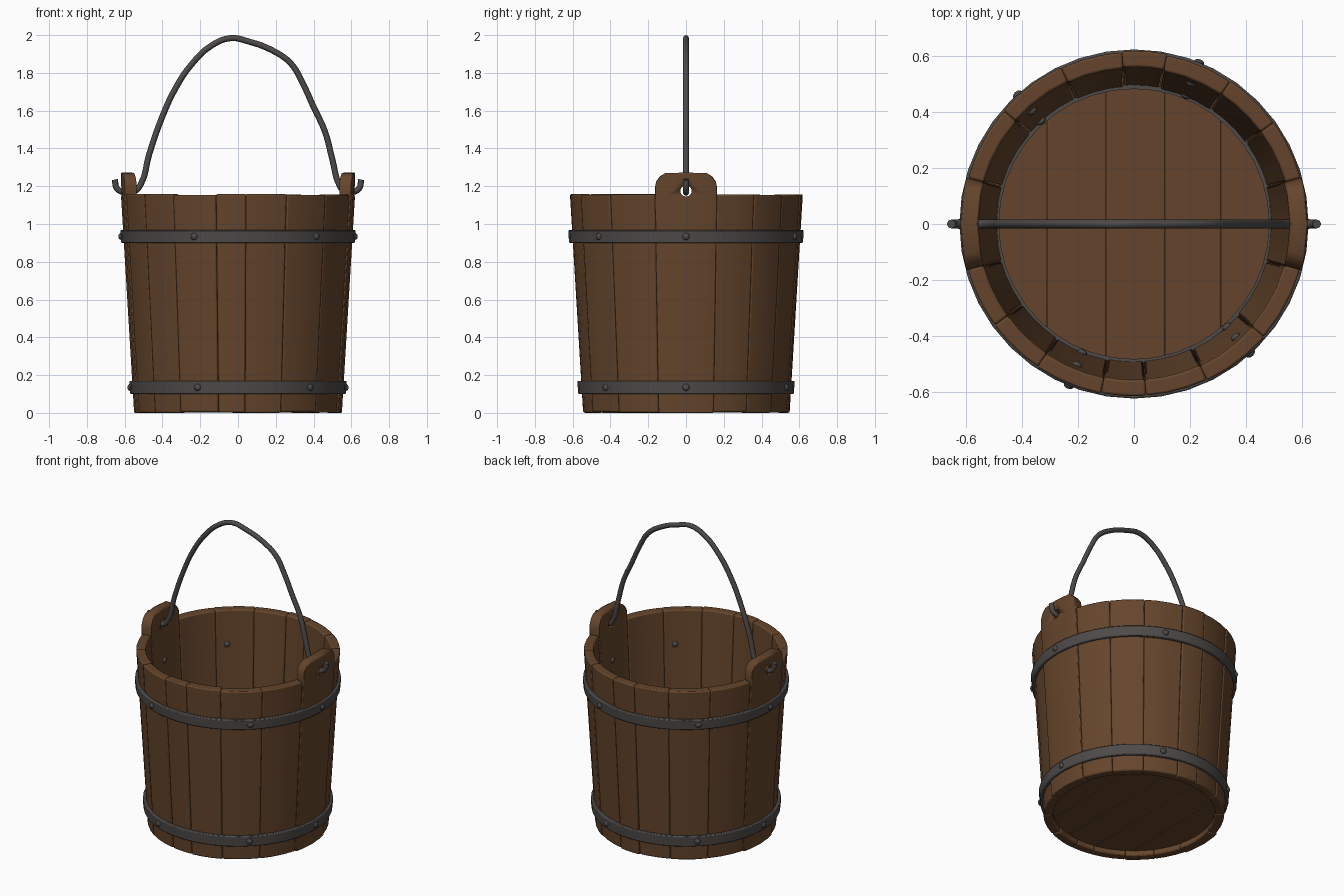
import bpy, bmesh, math, random
from mathutils import Vector, Matrix

random.seed(4)
if "Cube" in bpy.data.objects:
    bpy.data.objects.remove(bpy.data.objects["Cube"])

RIM = 1.16


def material(name, color):
    m = bpy.data.materials.new(name)
    m.use_nodes = True
    m.diffuse_color = color
    m.node_tree.nodes["Principled BSDF"].inputs["Base Color"].default_value = color
    return m


wood = material("brown wood", (0.13, 0.06, 0.025, 1))
iron = material("dark iron", (0.075, 0.069, 0.066, 1))


def finish(name, bm, mat, bevel=0.0, angle=35):
    bmesh.ops.recalc_face_normals(bm, faces=bm.faces)
    me = bpy.data.meshes.new(name)
    bm.to_mesh(me)
    bm.free()
    me.materials.append(mat)
    me.shade_smooth()
    me.set_sharp_from_angle(angle=math.radians(angle))
    ob = bpy.data.objects.new(name, me)
    bpy.context.collection.objects.link(ob)
    if bevel:
        mod = ob.modifiers.new("bevel", "BEVEL")
        mod.width = bevel
        mod.segments = 2
        mod.limit_method = 'ANGLE'
        mod.angle_limit = math.radians(40)
    return ob


def outer_radius(z):
    return 0.546 + 0.07 * min(z, RIM) / RIM


def polar(r, a, z):
    return Vector((r * math.cos(a), r * math.sin(a), z))


def stave(name, a0, a1, tops, bottom, thick, bevel, bulge=0.0):
    """Curved, tapering board; tops lists (fraction across, top height)."""
    bm = bmesh.new()
    columns = []
    for t, top in tops:
        a = a0 + (a1 - a0) * t
        heights = [bottom, min(top, RIM) - 0.02, top]
        out = [bm.verts.new(polar(outer_radius(z) + bulge, a, z)) for z in heights]
        inn = [bm.verts.new(polar(outer_radius(z) + bulge - thick, a, z)) for z in heights]
        columns.append(out + inn[::-1])
    for c, d in zip(columns, columns[1:]):
        for i in range(len(c)):
            j = (i + 1) % len(c)
            bm.faces.new((c[i], c[j], d[j], d[i]))
    for c in (columns[0], columns[-1]):
        bm.faces.new((c[0], c[1], c[4], c[5]))
        bm.faces.new((c[1], c[2], c[3], c[4]))
    return finish(name, bm, wood, bevel)


# Wall staves, the same uneven widths on the front and back
joints = [-164.5, -144, -124, -101, -86, -65, -41, -15.5]
for side, turn in (("front", 0), ("back", 180)):
    for i, (a, b) in enumerate(zip(joints, joints[1:])):
        top = RIM - random.uniform(0, 0.006)
        stave(f"{side}_stave_{i + 1}", math.radians(a + turn), math.radians(b + turn),
              [(k / 3, top) for k in range(4)], random.uniform(0, 0.005),
              0.058, 0.008, random.uniform(-0.003, 0.003))

# Tall ear staves with rounded shoulders and a hole for the handle
ear_top = [(0, 1.19), (0.02, 1.225), (0.08, 1.252), (0.17, 1.27), (0.5, 1.272)]
ear_top += [(1 - t, z) for t, z in ear_top[-2::-1]]
for side, turn in (("left", 0), ("right", 180)):
    mid = math.radians(turn)
    half = math.radians(15.5)
    ear = stave(side + "_ear_stave", mid - half, mid + half, ear_top, 0, 0.064, 0.014, 0.004)
    bm = bmesh.new()
    bmesh.ops.create_cone(bm, cap_ends=True, segments=14, radius1=0.03, radius2=0.03, depth=0.3,
                          matrix=Matrix.Translation((0.59 * math.cos(mid), 0, 1.175))
                          @ Matrix.Rotation(math.pi / 2, 4, 'Y'))
    cutter = finish(side + "_hole_cutter", bm, wood)
    cutter.hide_render = True
    cutter.hide_viewport = True
    cut = ear.modifiers.new("hole", "BOOLEAN")
    cut.operation = 'DIFFERENCE'
    cut.object = cutter
    cut.solver = 'EXACT'


def ring(name, profile, mat, bevel, segments=40):
    """Revolve a closed (radius, height) profile around the z axis."""
    bm = bmesh.new()
    loops = [[bm.verts.new(polar(r, 2 * math.pi * k / segments, z)) for r, z in profile]
             for k in range(segments)]
    for k, c in enumerate(loops):
        d = loops[(k + 1) % segments]
        for i in range(len(c)):
            j = (i + 1) % len(c)
            bm.faces.new((c[i], c[j], d[j], d[i]))
    return finish(name, bm, mat, bevel)


# Iron hoops, and the thin band around the floor
for name, z0, z1 in (("upper_hoop", 0.9, 0.968), ("lower_hoop", 0.1, 0.17)):
    r0, r1 = outer_radius(z0), outer_radius(z1)
    ring(name, [(r0 - 0.01, z0), (r0 + 0.019, z0), (r1 + 0.019, z1), (r1 - 0.01, z1)], iron, 0.006)
    # Rivets go through the wall, with a domed head at each end
    for n, deg in enumerate((0, 68, 132, 180, 248, 312)):
        z = (z0 + z1) / 2
        a = math.radians(deg)
        bm = bmesh.new()
        for r in (outer_radius(z) + 0.019, outer_radius(z) - 0.06):
            m = (Matrix.Translation(polar(r, a, z)) @ Matrix.Rotation(a, 4, 'Z')
                 @ Matrix.Diagonal((0.012, 0.019, 0.019, 1)) @ Matrix.Rotation(math.pi / 2, 4, 'Y'))
            bmesh.ops.create_uvsphere(bm, u_segments=10, v_segments=6, radius=1, matrix=m)
        finish(f"{name}_rivet_{n + 1}", bm, iron, angle=60)
ring("floor_band", [(0.482, 0.06), (0.5, 0.06), (0.5, 0.09), (0.482, 0.09)], iron, 0)

# Floor planks running front to back, cut to a disc
edges = [-0.492, -0.31, -0.1, 0.11, 0.31, 0.492]
for n, (x0, x1) in enumerate(zip(edges, edges[1:])):
    bm = bmesh.new()
    xs = [x0 + (x1 - x0) * k / 6 for k in range(7)]
    rim = [(x, math.sqrt(max(0.494 ** 2 - x * x, 0))) for x in xs]
    outline = rim + [(x, -y) for x, y in reversed(rim)]
    face = bm.faces.new([bm.verts.new((x, y, 0.035)) for x, y in outline])
    up = bmesh.ops.extrude_face_region(bm, geom=[face])["geom"]
    bmesh.ops.translate(bm, vec=(0, 0, 0.04), verts=[v for v in up if isinstance(v, bmesh.types.BMVert)])
    finish(f"floor_plank_{n + 1}", bm, wood, 0.004)

# Bent wire handle, hooked outwards through both ears
path = [(-0.652, 1.235), (-0.642, 1.19), (-0.61, 1.17), (-0.55, 1.172), (-0.515, 1.21),
        (-0.47, 1.37), (-0.4, 1.57), (-0.33, 1.72), (-0.25, 1.84), (-0.14, 1.945),
        (-0.04, 1.984), (0.06, 1.965), (0.18, 1.92), (0.28, 1.85), (0.34, 1.75),
        (0.4, 1.62), (0.46, 1.49), (0.5, 1.34), (0.535, 1.21), (0.565, 1.172),
        (0.61, 1.17), (0.642, 1.19), (0.652, 1.235)]
curve = bpy.data.curves.new("handle", 'CURVE')
curve.dimensions = '3D'
curve.bevel_depth = 0.016
curve.bevel_resolution = 2
curve.resolution_u = 4
curve.use_fill_caps = True
spline = curve.splines.new('BEZIER')
spline.bezier_points.add(len(path) - 1)
for p, (x, z) in zip(spline.bezier_points, path):
    p.co = (x, 0, z)
    p.handle_left_type = p.handle_right_type = 'AUTO'
curve.materials.append(iron)
handle = bpy.data.objects.new("handle", curve)
bpy.context.collection.objects.link(handle)
